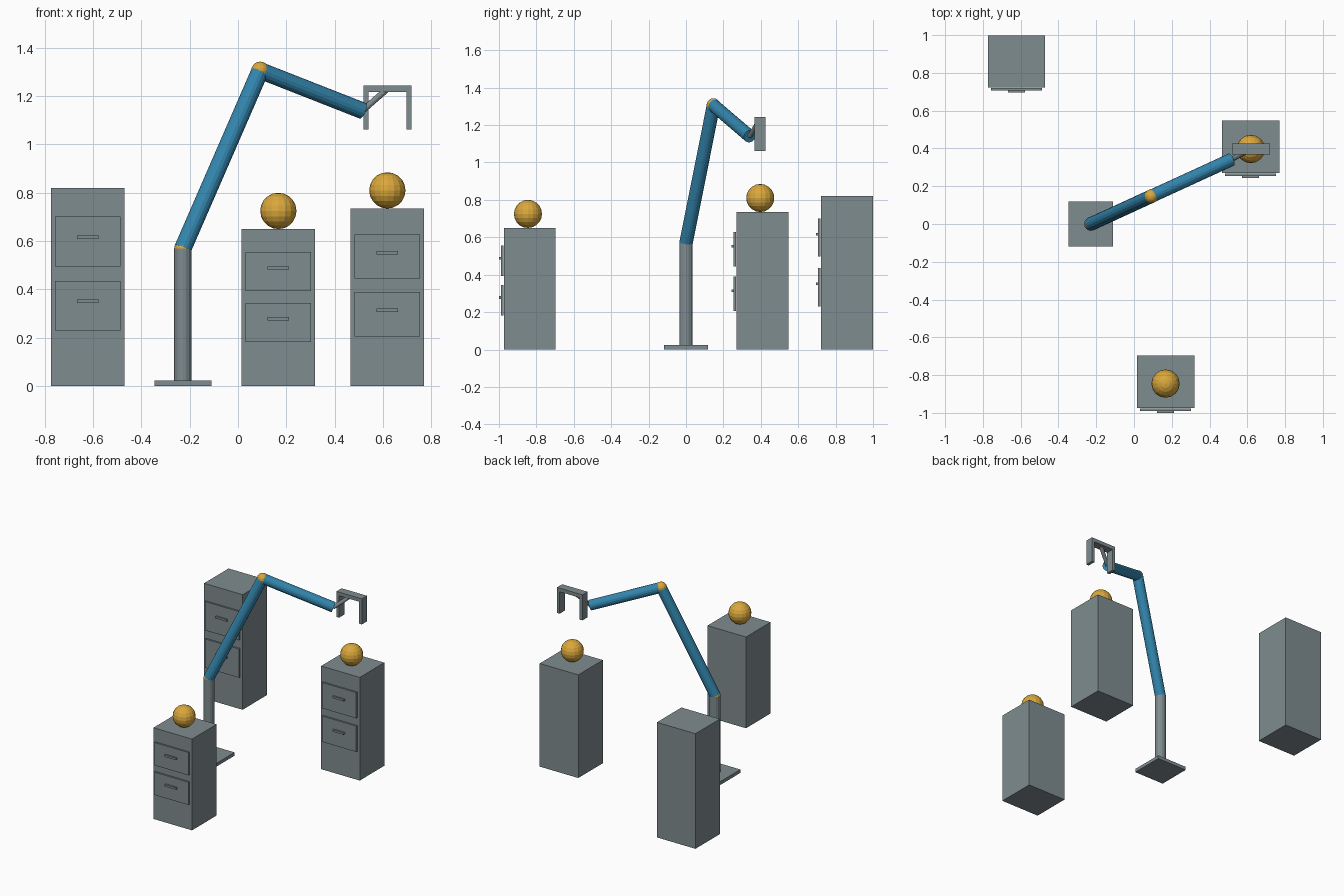
import bpy
from mathutils import Vector

if "Cube" in bpy.data.objects:
    bpy.data.objects.remove(bpy.data.objects["Cube"])


def material(name, rgb):
    m = bpy.data.materials.new(name)
    m.diffuse_color = (*rgb, 1)
    m.use_nodes = True
    m.node_tree.nodes["Principled BSDF"].inputs["Base Color"].default_value = m.diffuse_color
    return m


GREY = material("grey metal", (0.212, 0.262, 0.275))
BLUE = material("blue paint", (0.034, 0.242, 0.429))
GOLD = material("gold", (0.70, 0.39, 0.045))


def finish(name, mat):
    ob = bpy.context.object
    ob.name = name
    ob.data.materials.append(mat)
    return ob


def box(name, lo, hi, mat=GREY):
    lo, hi = Vector(lo), Vector(hi)
    bpy.ops.mesh.primitive_cube_add(size=1, location=(lo + hi) / 2)
    bpy.context.object.dimensions = hi - lo
    bpy.ops.object.transform_apply(location=False, rotation=False, scale=True)
    return finish(name, mat)


def rod(name, a, b, r, mat, sides=16):
    a, b = Vector(a), Vector(b)
    bpy.ops.mesh.primitive_cylinder_add(vertices=sides, radius=r, depth=(b - a).length,
                                        location=(a + b) / 2)
    bpy.context.object.rotation_euler = (b - a).to_track_quat('Z', 'Y').to_euler()
    return finish(name, mat)


def ball(name, centre, r, segments=16, rings=10):
    bpy.ops.mesh.primitive_uv_sphere_add(segments=segments, ring_count=rings,
                                         radius=r, location=centre)
    return finish(name, GOLD)


def cabinet(name, x, y, h):
    """Two-drawer cabinet; x, y is its centre, h its height."""
    front = y - 0.138
    box(name + "_body", (x - 0.152, front, 0), (x + 0.152, y + 0.138, h))
    for level, zc, zh in (("lower", 0.405, 0.428), ("upper", 0.73, 0.752)):
        box(f"{name}_{level}_drawer", (x - 0.135, front - 0.016, (zc - 0.125) * h),
            (x + 0.135, front - 0.004, (zc + 0.125) * h))
        box(f"{name}_{level}_handle", (x - 0.045, front - 0.028, zh * h - 0.007),
            (x + 0.045, front - 0.014, zh * h + 0.007))


# Cabinets, two of them carrying a ball
cabinet("back_cabinet", -0.622, 0.861, 0.82)
cabinet("front_cabinet", 0.167, -0.835, 0.65)
cabinet("right_cabinet", 0.618, 0.409, 0.735)
ball("front_ball", (0.167, -0.845, 0.725), 0.075)
ball("right_ball", (0.618, 0.397, 0.81), 0.075)

# Robot arm: base, post, two links and their joints
shoulder = (-0.228, 0, 0.57)
elbow = (0.092, 0.147, 1.306)
wrist = (0.515, 0.341, 1.14)
box("base_plate", (-0.346, -0.118, 0), (-0.11, 0.118, 0.024))
rod("post", (-0.228, 0, 0.024), shoulder, 0.036, GREY)
rod("upper_arm", shoulder, elbow, 0.036, BLUE)
rod("forearm", elbow, wrist, 0.035, BLUE)
ball("shoulder_joint", shoulder, 0.036)
ball("elbow_joint", elbow, 0.037)

# Gripper: wrist rod, cross bar and two fingers
rod("wrist_rod", wrist, (0.618, 0.395, 1.23), 0.013, GREY, 12)
box("gripper_bar", (0.519, 0.367, 1.218), (0.719, 0.425, 1.244))
for side, x in (("left", 0.519), ("right", 0.698)):
    box(f"{side}_finger", (x, 0.367, 1.062), (x + 0.021, 0.425, 1.218))
